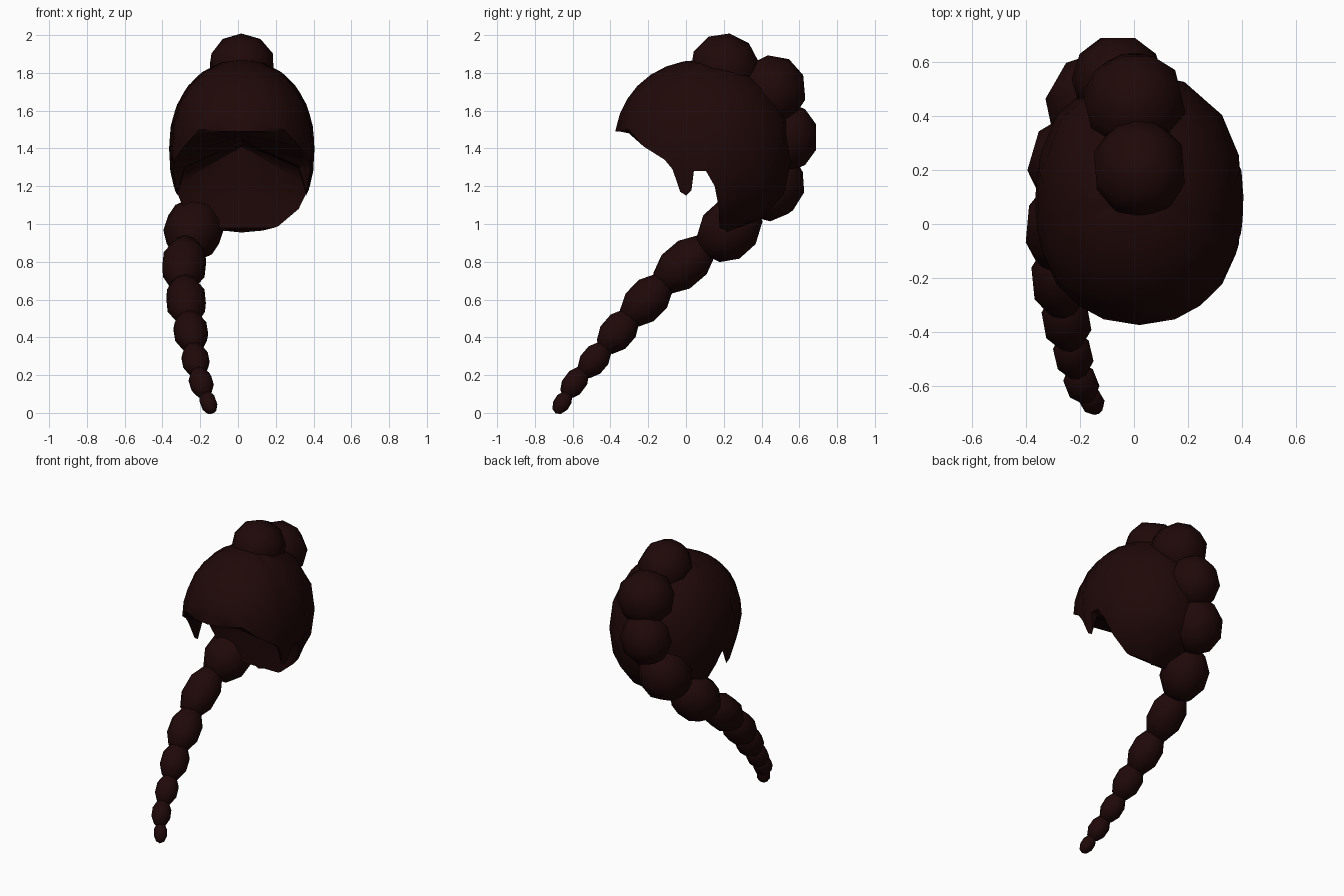
import bpy, bmesh
from math import radians, sin, cos, acos
from mathutils import Vector

cube = bpy.data.objects.get("Cube")
if cube:
    bpy.data.objects.remove(cube, do_unlink=True)

hair = bpy.data.materials.new("dark_brown_hair")
hair.use_nodes = True
colour = (0.014, 0.0025, 0.0025, 1)
hair.diffuse_color = colour
hair.node_tree.nodes["Principled BSDF"].inputs["Base Color"].default_value = colour


def finish(bm, name, angle):
    bmesh.ops.recalc_face_normals(bm, faces=bm.faces[:])
    mesh = bpy.data.meshes.new(name)
    bm.to_mesh(mesh)
    bm.free()
    mesh.materials.append(hair)
    ob = bpy.data.objects.new(name, mesh)
    bpy.context.collection.objects.link(ob)
    bpy.ops.object.select_all(action='DESELECT')
    ob.select_set(True)
    bpy.context.view_layer.objects.active = ob
    bpy.ops.object.shade_smooth_by_angle(angle=radians(angle))


# Hair cap: rounded skull form ending in a shaped hem with side locks
CENTRE = Vector((0.02, 0.09, 1.41))
HALF = Vector((0.385, 0.47, 0.46))
ROWS = 7
LOCK_TOP = 1.28
# (degrees from the front, hem height, height of the hollow underneath)
HEM = [(0, 1.49, 1.49), (20, 1.5, 1.49), (35, 1.5, 1.48), (50, 1.41, 1.47),
       (65, 1.34, 1.46), (70, 1.29, 1.45), (74, 1.17, 1.44), (78, 1.15, 1.44),
       (82, 1.18, 1.43), (84, 1.28, 1.43), (92, 1.28, 1.42), (98, 1.2, 1.41),
       (103, 1.08, 1.2), (110, 0.99, 0.98), (130, 0.97, 0.965),
       (155, 0.96, 0.96), (180, 0.955, 0.955)]


def skull(degrees, theta, side):
    t = cos(theta)
    p = 2.1 if t > 0 else 2.5
    a = radians(degrees)
    squareness = 2.25
    r = max(0, 1 - abs(t) ** p) ** (1 / p)
    r /= (abs(sin(a)) ** squareness + abs(cos(a)) ** squareness) ** (1 / squareness)
    return CENTRE + Vector((side * HALF.x * r * sin(a), -HALF.y * r * cos(a), HALF.z * t))


bm = bmesh.new()
pole = bm.verts.new(CENTRE + Vector((0, 0, HALF.z)))
columns = {}
for side in (1, -1):
    for i, (deg, hem, roof) in enumerate(HEM):
        if side < 0 and deg in (0, 180):
            columns[side, i] = columns[1, i]
            continue
        end = acos((hem - CENTRE.z) / HALF.z)
        columns[side, i] = [bm.verts.new(skull(deg, end * k / ROWS, side))
                            for k in range(1, ROWS + 1)]
    for i in range(len(HEM) - 1):
        a, b = columns[side, i], columns[side, i + 1]
        bm.faces.new((pole, a[0], b[0]))
        for k in range(ROWS - 1):
            bm.faces.new((a[k], a[k + 1], b[k + 1], b[k]))

# Underside: strips spanning the hem from one side to the other
strips = []
for i, (deg, hem, roof) in enumerate(HEM):
    left, right = columns[1, i][-1], columns[-1, i][-1]
    if left is right:
        strips.append([left] * 5)
        continue
    rim = min(roof, max(hem, LOCK_TOP) if deg < 95 else hem)
    inner = []
    for f in (0.88, 0, -0.88):
        x = CENTRE.x + f * (left.co.x - CENTRE.x)
        inner.append(bm.verts.new((x, left.co.y, roof + (rim - roof) * abs(f))))
    strips.append([left] + inner + [right])
for a, b in zip(strips, strips[1:]):
    for k in range(4):
        corners = list(dict.fromkeys((a[k], a[k + 1], b[k + 1], b[k])))
        bm.faces.new(corners)
finish(bm, "hair_cap", 40)


# Rounded low-poly bead of hair, lengthened along its axis
def bead(name, centre, axis, radius, length):
    bm = bmesh.new()
    bmesh.ops.create_uvsphere(bm, u_segments=10, v_segments=5, radius=1)
    turn = Vector(axis).to_track_quat('Z', 'Y')
    for v in bm.verts:
        local = Vector((v.co.x * radius, v.co.y * radius, v.co.z * length))
        v.co = Vector(centre) + turn @ local
    finish(bm, name, 60)


# Braid: beads shrinking from the crown, round the nape and forward to the tip
BRAID = [((0.02, 0.205, 1.83), 0.18, 0.185),
         ((0.0, 0.45, 1.705), 0.195, 0.185), ((-0.06, 0.535, 1.46), 0.17, 0.18),
         ((-0.15, 0.45, 1.2), 0.178, 0.19), ((-0.235, 0.23, 0.97), 0.16, 0.19),
         ((-0.285, -0.01, 0.785), 0.122, 0.19), ((-0.275, -0.21, 0.595), 0.11, 0.165),
         ((-0.25, -0.36, 0.43), 0.094, 0.135), ((-0.225, -0.485, 0.28), 0.075, 0.11),
         ((-0.195, -0.59, 0.16), 0.065, 0.095), ((-0.157, -0.655, 0.055), 0.046, 0.07)]
for i, (centre, radius, length) in enumerate(BRAID):
    before = Vector(BRAID[max(i - 1, 0)][0])
    after = Vector(BRAID[min(i + 1, len(BRAID) - 1)][0])
    name = f"braid_bead_{i}" if i else "top_knot"
    bead(name, centre, after - before, radius, length)
